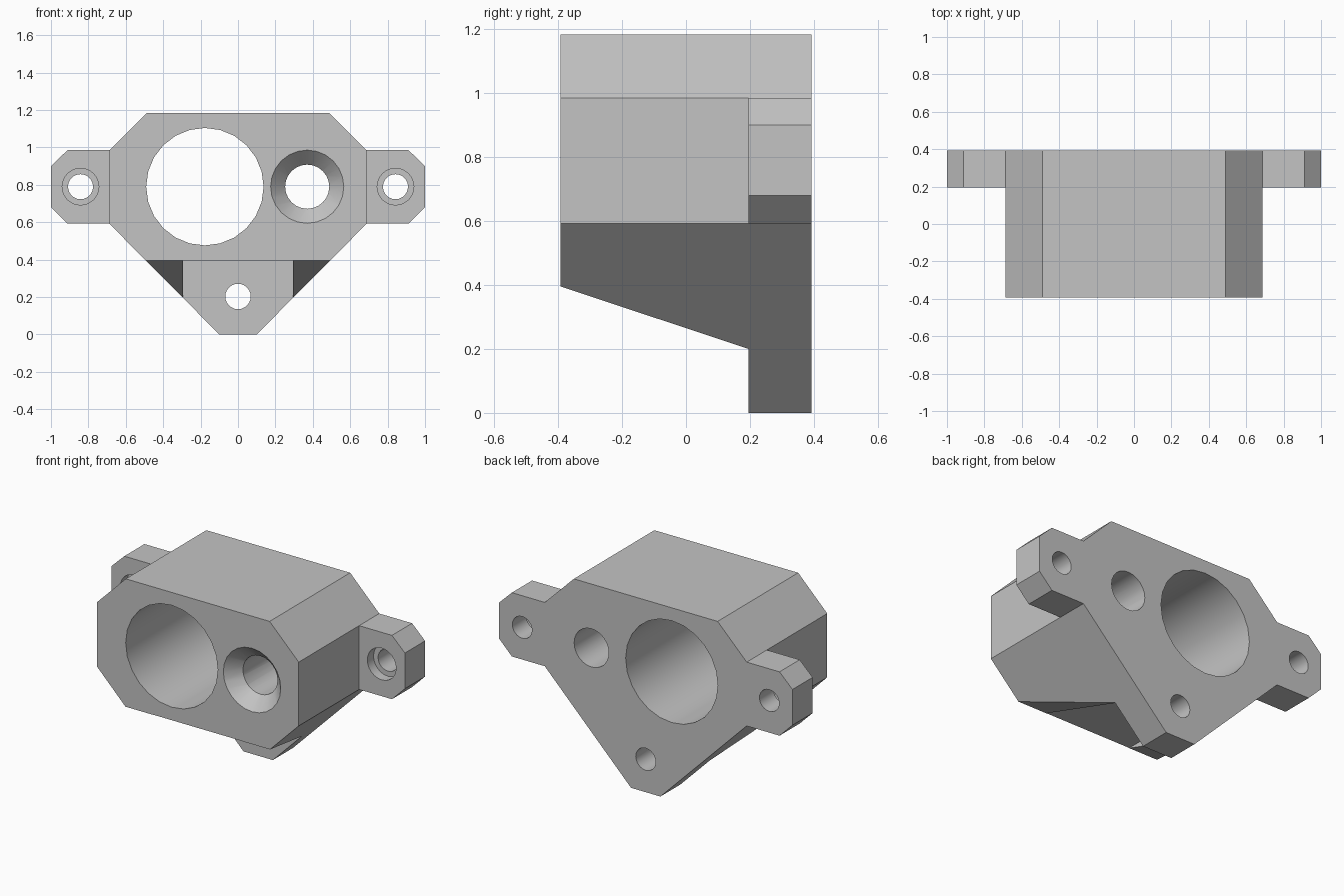
import bpy, bmesh, math
from mathutils import Matrix, Vector

cube = bpy.data.objects.get("Cube")
if cube:
    bpy.data.objects.remove(cube, do_unlink=True)

FRONT, STEP, BACK = -0.392, 0.196, 0.392
AXIS_Z = 0.79

grey = bpy.data.materials.new("plain grey")
grey.use_nodes = True
grey.diffuse_color = (0.55, 0.55, 0.55, 1)
grey.node_tree.nodes["Principled BSDF"].inputs["Base Color"].default_value = grey.diffuse_color


def add_object(name, bm):
    bmesh.ops.recalc_face_normals(bm, faces=bm.faces)
    mesh = bpy.data.meshes.new(name)
    bm.to_mesh(mesh)
    bm.free()
    mesh.materials.append(grey)
    obj = bpy.data.objects.new(name, mesh)
    bpy.context.collection.objects.link(obj)
    return obj


def prism(name, points, shift):
    """Extrude a closed 3D outline along a vector."""
    bm = bmesh.new()
    face = bm.faces.new([bm.verts.new(p) for p in points])
    ext = bmesh.ops.extrude_face_region(bm, geom=[face], use_keep_orig=True)
    moved = [g for g in ext["geom"] if isinstance(g, bmesh.types.BMVert)]
    bmesh.ops.translate(bm, vec=Vector(shift), verts=moved)
    return add_object(name, bm)


def bore(name, x, z, y0, y1, r0, r1, sides=24):
    """Round cutter along y, r0 at y0 and r1 at y1."""
    bm = bmesh.new()
    bmesh.ops.create_cone(bm, cap_ends=True, segments=sides, radius1=r0, radius2=r1, depth=y1 - y0)
    place = Matrix.Translation((x, (y0 + y1) / 2, z)) @ Matrix.Rotation(-math.pi / 2, 4, "X")
    bmesh.ops.transform(bm, matrix=place, verts=bm.verts)
    return add_object(name, bm)


def combine(target, tool, operation):
    mod = target.modifiers.new(tool.name, "BOOLEAN")
    mod.operation, mod.object, mod.solver = operation, tool, "EXACT"
    bpy.context.view_layer.objects.active = target
    bpy.ops.object.modifier_apply(modifier=mod.name)
    bpy.data.objects.remove(tool, do_unlink=True)


# main block with a tapered lower end
half = [(0.1, 0), (0.688, 0.592), (0.688, 0.985), (0.49, 1.183)]
outline = half + [(-x, z) for x, z in reversed(half)]
block = prism("bracket_body", [(x, FRONT, z) for x, z in outline], (0, BACK - FRONT, 0))

# sloped underside, leaving the rear foot plate
slope = (0.2 - 0.395) / (STEP - FRONT)
wedge = [(-0.6, 0.2 + slope * (-0.6 - STEP)), (STEP, 0.2), (STEP, -0.2), (-0.6, -0.2)]
combine(block, prism("underside_cut", [(-1, y, z) for y, z in wedge], (2, 0, 0)), "DIFFERENCE")

# flat recess in the middle of the underside
recess = [(-0.295, -0.1), (0.295, -0.1), (0.295, 0.396), (-0.295, 0.396)]
combine(block, prism("recess_cut", [(x, -0.6, z) for x, z in recess], (0, STEP + 0.6, 0)), "DIFFERENCE")

# side ears with counterbored screw holes
ear = [(0.55, 0.592), (0.912, 0.592), (1, 0.68), (1, 0.9), (0.912, 0.985), (0.55, 0.985)]
for side in (-1, 1):
    combine(block, prism("ear", [(side * x, STEP, z) for x, z in ear], (0, BACK - STEP, 0)), "UNION")
    x = side * 0.842
    combine(block, bore("ear_hole", x, AXIS_Z, 0, 0.6, 0.067, 0.067), "DIFFERENCE")
    combine(block, bore("ear_counterbore", x, AXIS_Z, 0, STEP + 0.06, 0.098, 0.098), "DIFFERENCE")

# large bore, countersunk bore and foot hole
combine(block, bore("large_bore", -0.177, AXIS_Z, -0.6, 0.6, 0.314, 0.314), "DIFFERENCE")
combine(block, bore("small_bore", 0.37, AXIS_Z, -0.6, 0.6, 0.118, 0.118), "DIFFERENCE")
combine(block, bore("countersink", 0.37, AXIS_Z, FRONT - 0.02, FRONT + 0.08, 0.215, 0.118), "DIFFERENCE")
combine(block, bore("foot_hole", 0, 0.203, 0, 0.6, 0.068, 0.068), "DIFFERENCE")

# smooth bores, sharp outer edges
bpy.ops.object.select_all(action="DESELECT")
block.select_set(True)
bpy.context.view_layer.objects.active = block
bpy.ops.object.shade_smooth_by_angle(angle=math.radians(30))
